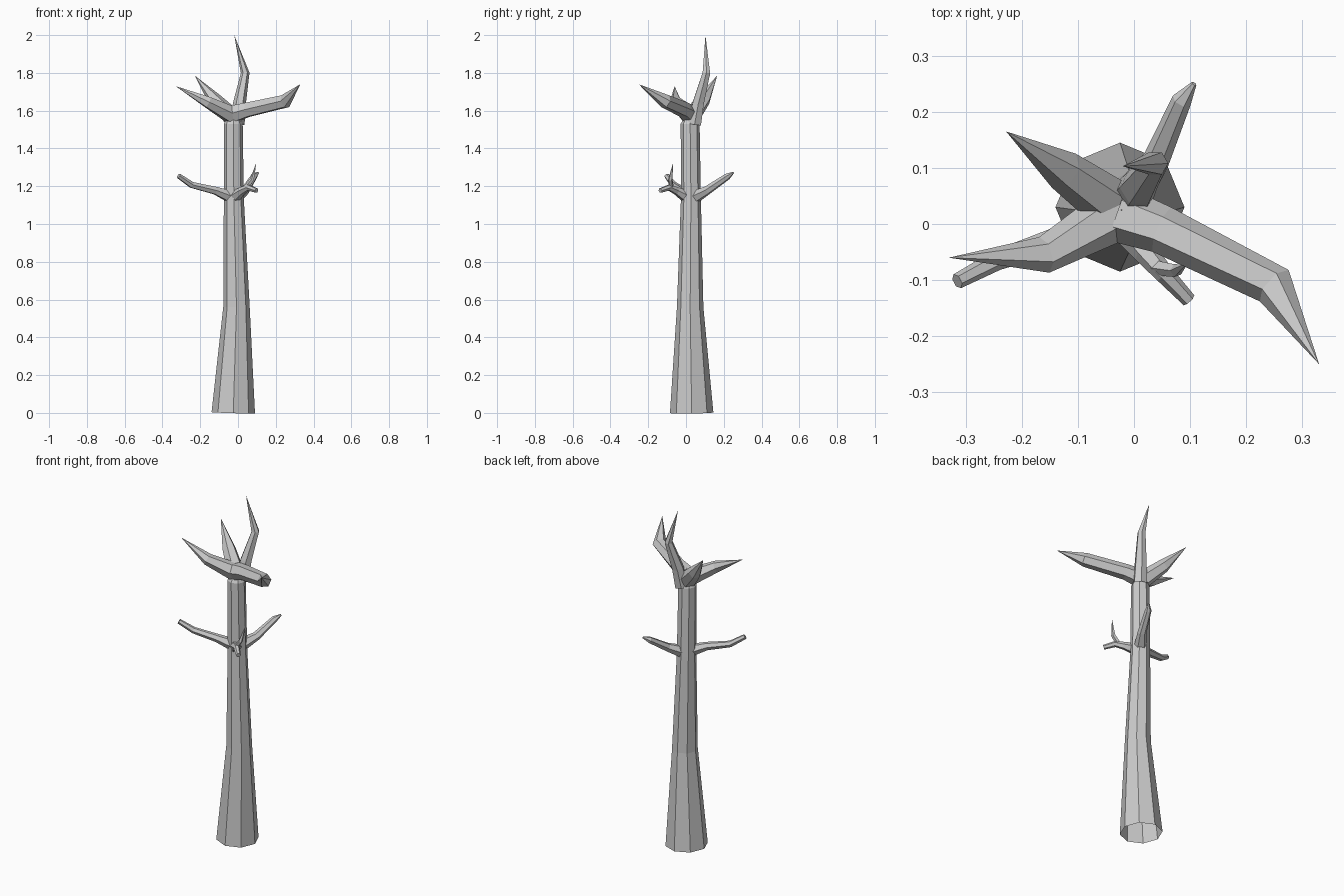
import bpy, bmesh, math
from mathutils import Vector


def tube(name, stations, sides, ref=(0, 0, 1), end_cap=False):
    """Flat-faced tapering tube; each station is (x, y, z, radius). Radius 0 makes a point."""
    pts = [Vector(s[:3]) for s in stations]
    ref = Vector(ref)
    bm = bmesh.new()
    rings = []
    for i, p in enumerate(pts):
        if stations[i][3] == 0:
            rings.append([bm.verts.new(p)])
            continue
        d = Vector()
        if i > 0:
            d += (p - pts[i - 1]).normalized()
        if i < len(pts) - 1:
            d += (pts[i + 1] - p).normalized()
        u = d.cross(ref).normalized()
        v = u.cross(d).normalized()
        ring = []
        for k in range(sides):
            a = 2 * math.pi * k / sides
            ring.append(bm.verts.new(p + (u * math.cos(a) + v * math.sin(a)) * stations[i][3]))
        rings.append(ring)
    for a, b in zip(rings, rings[1:]):
        for k in range(sides):
            n = (k + 1) % sides
            if len(b) == 1:
                bm.faces.new((a[k], a[n], b[0]))
            else:
                bm.faces.new((a[k], a[n], b[n], b[k]))
    if end_cap:
        bm.faces.new(rings[-1])
    bmesh.ops.recalc_face_normals(bm, faces=bm.faces)
    me = bpy.data.meshes.new(name)
    bm.to_mesh(me)
    bm.free()
    ob = bpy.data.objects.new(name, me)
    bpy.context.collection.objects.link(ob)
    return ob


# Trunk: eight sides, open at the base, closing at the fork
tube("trunk", [(-0.025, 0.03, 0, 0.115), (-0.008, 0.022, 0.56, 0.07),
               (-0.022, 0.026, 1.13, 0.053), (-0.025, 0.022, 1.53, 0.05),
               (-0.022, 0.025, 1.63, 0)], 8, (0, 1, 0))

# Pointed crown branches
tube("crown_branch_right", [(-0.02, 0.015, 1.585, 0.05), (0.05, -0.01, 1.605, 0.043),
                            (0.25, -0.11, 1.65, 0.038), (0.33, -0.25, 1.74, 0)], 6)
tube("crown_branch_left", [(-0.03, 0.02, 1.575, 0.05), (-0.16, -0.055, 1.645, 0.033),
                           (-0.33, -0.06, 1.73, 0)], 6)
tube("crown_branch_back", [(-0.035, 0.03, 1.57, 0.048), (-0.125, 0.095, 1.66, 0.037),
                           (-0.228, 0.165, 1.785, 0)], 6)
tube("crown_branch_top", [(-0.005, 0.045, 1.53, 0.04), (0.008, 0.065, 1.64, 0.034),
                          (0.038, 0.108, 1.80, 0.023), (-0.02, 0.103, 2.0, 0)], 6, (0, 1, 0))

# Lower side branches with blunt ends
tube("lower_branch_left", [(-0.04, 0.015, 1.145, 0.035), (-0.12, -0.022, 1.177, 0.023),
                           (-0.245, -0.065, 1.207, 0.018), (-0.315, -0.102, 1.255, 0.014)],
     6, end_cap=True)
tube("lower_branch_back", [(-0.005, 0.05, 1.145, 0.035), (0.04, 0.115, 1.18, 0.024),
                           (0.085, 0.22, 1.252, 0.018), (0.107, 0.25, 1.272, 0.005)],
     6, end_cap=True)
tube("lower_branch_front", [(-0.01, -0.005, 1.15, 0.033), (0.02, -0.05, 1.175, 0.022),
                            (0.055, -0.09, 1.193, 0.017), (0.098, -0.136, 1.177, 0.013)],
     6, end_cap=True)

# Small upright twig on the front branch
tube("twig", [(0.04, -0.078, 1.19, 0.014), (0.075, -0.083, 1.235, 0.012),
              (0.097, -0.068, 1.325, 0)], 5, (0, 1, 0))
